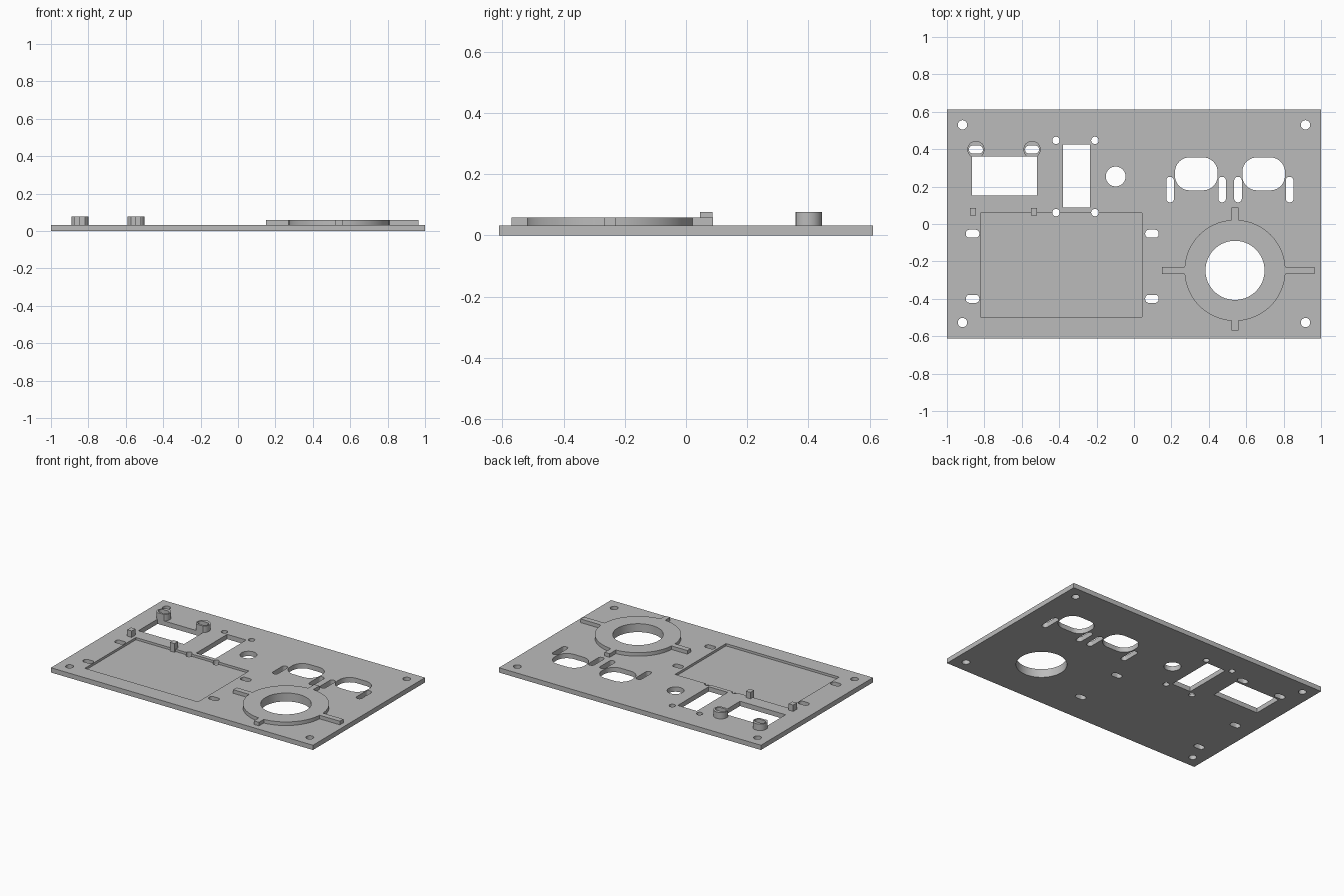
import bpy, bmesh, math

if "Cube" in bpy.data.objects:
    bpy.data.objects.remove(bpy.data.objects["Cube"])

T = 0.033          # plate thickness
FLOOR = 0.017      # recess floor height
RIM = 0.058        # height of ring and spokes
BOSS = 0.077       # height of bosses and pegs

grey = bpy.data.materials.new("panel grey")
grey.diffuse_color = (0.5, 0.5, 0.5, 1)
grey.use_nodes = True
grey.node_tree.nodes["Principled BSDF"].inputs["Base Color"].default_value = grey.diffuse_color


def rounded(cx, cy, w, h, r=0.0, seg=10):
    """Outline of a rectangle with corner radius r, counter-clockwise."""
    if r <= 0:
        return [(cx + sx * w / 2, cy + sy * h / 2)
                for sx, sy in ((1, 1), (-1, 1), (-1, -1), (1, -1))]
    pts = []
    for i, (sx, sy) in enumerate(((1, 1), (-1, 1), (-1, -1), (1, -1))):
        for k in range(seg + 1):
            a = math.pi / 2 * (i + k / seg)
            p = (cx + sx * (w / 2 - r) + r * math.cos(a),
                 cy + sy * (h / 2 - r) + r * math.sin(a))
            if not pts or math.dist(p, pts[-1]) > 1e-5:
                pts.append(p)
    if math.dist(pts[0], pts[-1]) < 1e-5:
        pts.pop()
    return pts


def circle(cx, cy, r, seg=10):
    return rounded(cx, cy, 2 * r, 2 * r, r, seg)


def extrude(name, outlines, z0, z1):
    """Object made of one prism per outline."""
    bm = bmesh.new()
    for pts in outlines:
        low = [bm.verts.new((x, y, z0)) for x, y in pts]
        top = [bm.verts.new((x, y, z1)) for x, y in pts]
        bm.faces.new(low[::-1])
        bm.faces.new(top)
        for i in range(len(pts)):
            j = (i + 1) % len(pts)
            bm.faces.new((low[i], low[j], top[j], top[i]))
    me = bpy.data.meshes.new(name)
    bm.to_mesh(me)
    bm.free()
    me.materials.append(grey)
    ob = bpy.data.objects.new(name, me)
    bpy.context.collection.objects.link(ob)
    return ob


def cut(ob, cutter):
    mod = ob.modifiers.new("cut", 'BOOLEAN')
    mod.operation, mod.solver, mod.object = 'DIFFERENCE', 'EXACT', cutter
    bpy.context.view_layer.objects.active = ob
    bpy.ops.object.modifier_apply(modifier=mod.name)


def smooth(ob):
    bpy.ops.object.select_all(action='DESELECT')
    ob.select_set(True)
    bpy.context.view_layer.objects.active = ob
    bpy.ops.object.shade_smooth_by_angle(angle=math.radians(30))


RX, RY, RR = 0.54, -0.248, 0.27     # ring centre and radius
BOSS_X = (-0.845, -0.545)
BOSS_Y = 0.398

# through holes
holes = [circle(x, y, 0.025) for x in (-0.917, 0.917) for y in (-0.527, 0.53)]
holes += [circle(x, y, 0.02, 6) for x in (-0.417, -0.209) for y in (0.061, 0.447)]
holes += [rounded(x, BOSS_Y, 0.075, 0.043, 0.0215, 6) for x in BOSS_X]
holes += [rounded(x, y, 0.072, 0.043, 0.019, 6)
          for x in (-0.863, 0.096) for y in (-0.052, -0.4)]
holes += [rounded(x, 0.184, 0.041, 0.137, 0.02, 6)
          for x in (0.193, 0.471, 0.556, 0.832)]
holes += [rounded(x, 0.268, 0.228, 0.176, 0.078) for x in (0.333, 0.693)]
holes += [rounded(-0.693, 0.257, 0.347, 0.209),
          rounded(-0.308, 0.257, 0.145, 0.337),
          circle(-0.098, 0.254, 0.053),
          circle(RX, RY, 0.158, 20)]
hole_cutter = extrude("hole_cutter", holes, -0.1, 0.2)
recess_cutter = extrude("recess_cutter",
                        [rounded(-0.39, -0.218, 0.864, 0.556)], FLOOR, 0.2)

# base plate with shallow display recess
plate = extrude("panel_plate", [rounded(0, 0, 2, 1.222)], 0, T)
cut(plate, recess_cutter)
cut(plate, hole_cutter)

# raised ring with four spokes, one continuous outline
half = 0.019
a0 = math.asin(half / RR)
outline = []
for k, reach in enumerate((0.425, 0.336, 0.39, 0.322)):
    c, s = math.cos(k * math.pi / 2), math.sin(k * math.pi / 2)
    local = [(reach, -half), (reach, half)]
    for i in range(17):
        a = a0 + (math.pi / 2 - 2 * a0) * i / 16
        local.append((RR * math.cos(a), RR * math.sin(a)))
    outline += [(RX + c * u - s * v, RY + s * u + c * v) for u, v in local]
ring = extrude("spoked_ring", [outline], T, RIM)
cut(ring, hole_cutter)

# slotted mounting bosses
bosses = extrude("slotted_bosses", [circle(x, BOSS_Y, 0.046) for x in BOSS_X], T, BOSS)
cut(bosses, hole_cutter)

# small square pegs at the recess edge
extrude("locating_pegs", [rounded(x, 0.066, 0.034, 0.04) for x in (-0.861, -0.535)],
        FLOOR, BOSS)

for ob in (plate, ring, bosses):
    smooth(ob)
for cutter in (hole_cutter, recess_cutter):
    bpy.data.objects.remove(cutter)
